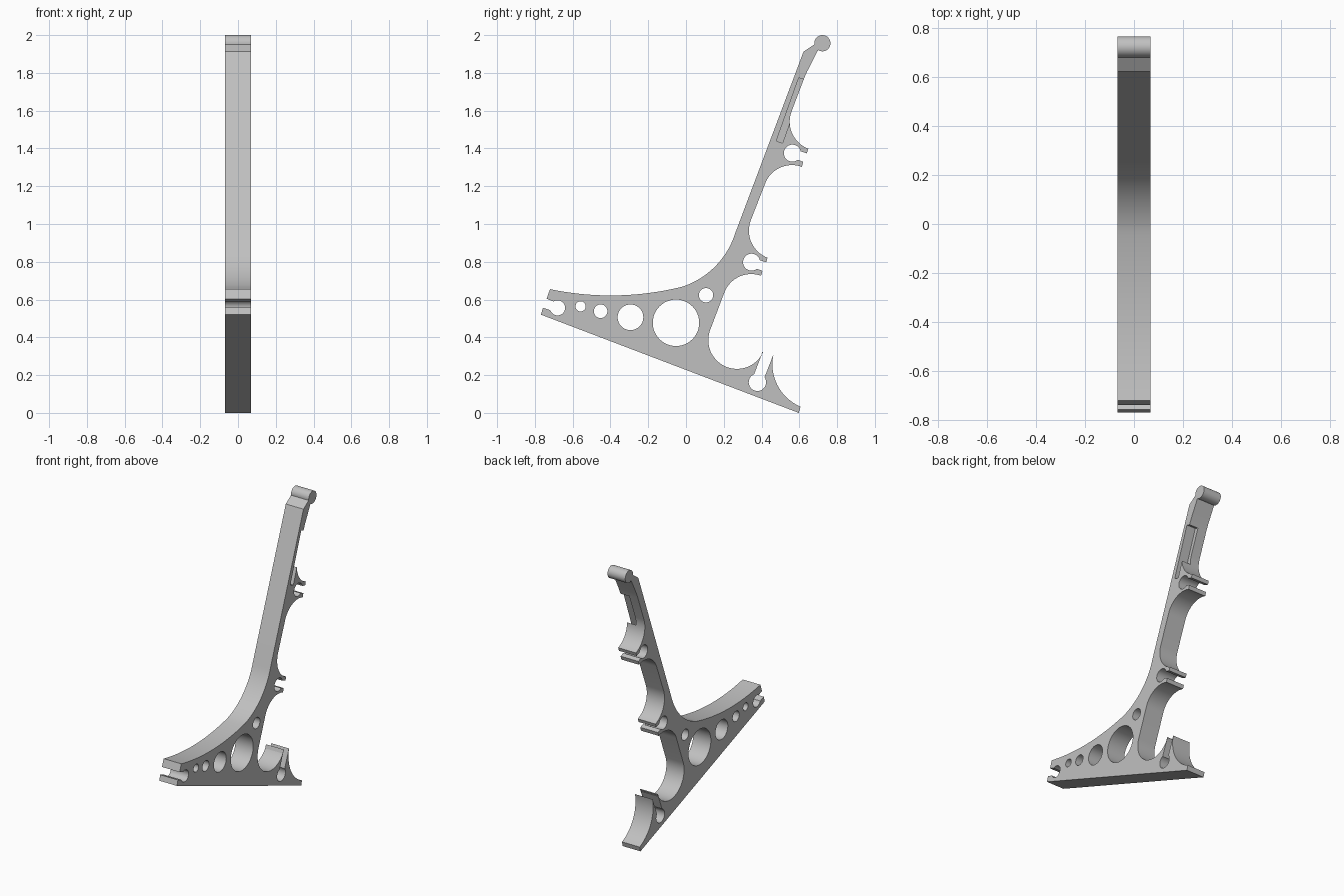
import bpy, bmesh, math
from mathutils import Matrix, Vector

if "Cube" in bpy.data.objects:
    bpy.data.objects.remove(bpy.data.objects["Cube"])

HALF = 0.068                       # half thickness of the bracket
# profile plane (u, v) maps to world (y, z); depth maps to x
TO_WORLD = Matrix(((0, 0, 1, 0), (1, 0, 0, 0), (0, 1, 0, 0), (0, 0, 0, 1)))


def arc(cy, cz, r, a0, a1, n=20):
    """Points on a circle from angle a0 to a1 in degrees."""
    return [(cy + r * math.cos(math.radians(a0 + (a1 - a0) * i / n)),
             cz + r * math.sin(math.radians(a0 + (a1 - a0) * i / n))) for i in range(n + 1)]


def arc3(p, q, s, n=20):
    """Arc from p through q to s."""
    (ax, ay), (bx, by), (cx, cy) = p, q, s
    d = 2 * (ax * (by - cy) + bx * (cy - ay) + cx * (ay - by))
    A, B, C = ax * ax + ay * ay, bx * bx + by * by, cx * cx + cy * cy
    ux = (A * (by - cy) + B * (cy - ay) + C * (ay - by)) / d
    uy = (A * (cx - bx) + B * (ax - cx) + C * (bx - ax)) / d
    a0 = math.degrees(math.atan2(ay - uy, ax - ux))
    a1 = math.degrees(math.atan2(cy - uy, cx - ux))
    turn = (bx - ax) * (cy - by) - (by - ay) * (cx - bx)
    if turn > 0 and a1 < a0:
        a1 += 360
    if turn < 0 and a1 > a0:
        a1 -= 360
    return arc(ux, uy, math.hypot(ax - ux, ay - uy), a0, a1, n)


def clip(y, z):
    """Snap clip on the back edge: lower sweep, round socket, upper sweep."""
    return (arc(y - 0.002, z - 0.215, 0.152, 160, 70)
            + [(y + 0.058, z - 0.046)]
            + arc(y, z, 0.045, -51, -347, 28)
            + [(y + 0.077, z - 0.001)]
            + arc(y + 0.140, z + 0.167, 0.154, 249, 160))


def extrude(name, loops, x0, x1):
    """Solid plate from closed loops (the inner ones become holes)."""
    cu = bpy.data.curves.new(name, 'CURVE')
    cu.dimensions = '2D'
    cu.fill_mode = 'BOTH'
    cu.extrude = (x1 - x0) / 2
    for pts in loops:
        sp = cu.splines.new('POLY')
        sp.points.add(len(pts) - 1)
        for p, (u, v) in zip(sp.points, pts):
            p.co = (u, v, 0, 1)
        sp.use_cyclic_u = True
    tmp = bpy.data.objects.new(name + "_curve", cu)
    bpy.context.collection.objects.link(tmp)
    bpy.context.view_layer.update()
    dg = bpy.context.evaluated_depsgraph_get()
    me = bpy.data.meshes.new_from_object(tmp.evaluated_get(dg))
    bpy.data.objects.remove(tmp)
    bm = bmesh.new()
    bm.from_mesh(me)
    bmesh.ops.remove_doubles(bm, verts=bm.verts, dist=1e-5)
    bm.transform(Matrix.Translation(((x0 + x1) / 2, 0, 0)) @ TO_WORLD)
    bmesh.ops.recalc_face_normals(bm, faces=bm.faces)
    bm.to_mesh(me)
    bm.free()
    me.name = name
    ob = bpy.data.objects.new(name, me)
    bpy.context.collection.objects.link(ob)
    return ob


# outline: sloping base and rear toe
outline = [(-0.768, 0.52), (0.597, 0.0)]
outline += arc3((0.606, 0.033), (0.485, 0.145), (0.463, 0.31))
# socket in the base, then the large round bay
outline += arc(0.378, 0.162, 0.046, 35, -248, 28)
outline += [(0.405, 0.325)] + arc(0.27, 0.385, 0.152, -25, -200, 28)
# two clips up the back edge
outline += clip(0.347, 0.798) + clip(0.563, 1.375)
# neck and round head
outline += [(0.627, 1.775), (0.641, 1.807)]
outline += arc(0.722, 1.957, 0.043, -122, 188, 30)
outline += [(0.622, 1.912)]
# front edge sweeping into the forward arm
outline += arc3((0.26, 0.95), (0.154, 0.775), (-0.02, 0.668), 24)
outline += arc3((-0.02, 0.668), (-0.37, 0.622), (-0.72, 0.655), 24)[1:]
# nose socket
outline += [(-0.738, 0.604)] + arc(-0.68, 0.556, 0.04, 122, -161, 28)
outline += [(-0.757, 0.557)]

# round lightening holes: y, z, radius
holes = [(-0.558, 0.564, 0.027), (-0.452, 0.538, 0.036), (-0.294, 0.506, 0.068),
         (-0.053, 0.477, 0.123), (0.106, 0.623, 0.038)]
loops = [outline] + [arc(y, z, r, 0, 352.5, 47) for y, z, r in holes]
bracket = extrude("bracket", loops, -HALF, HALF)

# narrow pocket sunk into one side of the upright
cutter = extrude("pocket_cutter", [[(0.478, 1.439), (0.511, 1.428),
                                    (0.629, 1.763), (0.597, 1.774)]], 0.0, 0.1)
cutter.hide_render = True
cutter.hide_viewport = True
mod = bracket.modifiers.new("pocket", 'BOOLEAN')
mod.operation = 'DIFFERENCE'
mod.solver = 'EXACT'
mod.object = cutter
bpy.context.view_layer.update()
dg = bpy.context.evaluated_depsgraph_get()
cut_mesh = bpy.data.meshes.new_from_object(bracket.evaluated_get(dg))
bracket.modifiers.clear()
bracket.data = cut_mesh
bpy.data.objects.remove(cutter)

# single grey finish, smooth curves with sharp rims
grey = bpy.data.materials.new("grey")
grey.diffuse_color = (0.53, 0.53, 0.53, 1)
grey.use_nodes = True
grey.node_tree.nodes["Principled BSDF"].inputs["Base Color"].default_value = grey.diffuse_color
bracket.data.materials.clear()
bracket.data.materials.append(grey)
bpy.context.view_layer.objects.active = bracket
bracket.select_set(True)
bpy.ops.object.shade_smooth_by_angle(angle=math.radians(30))
